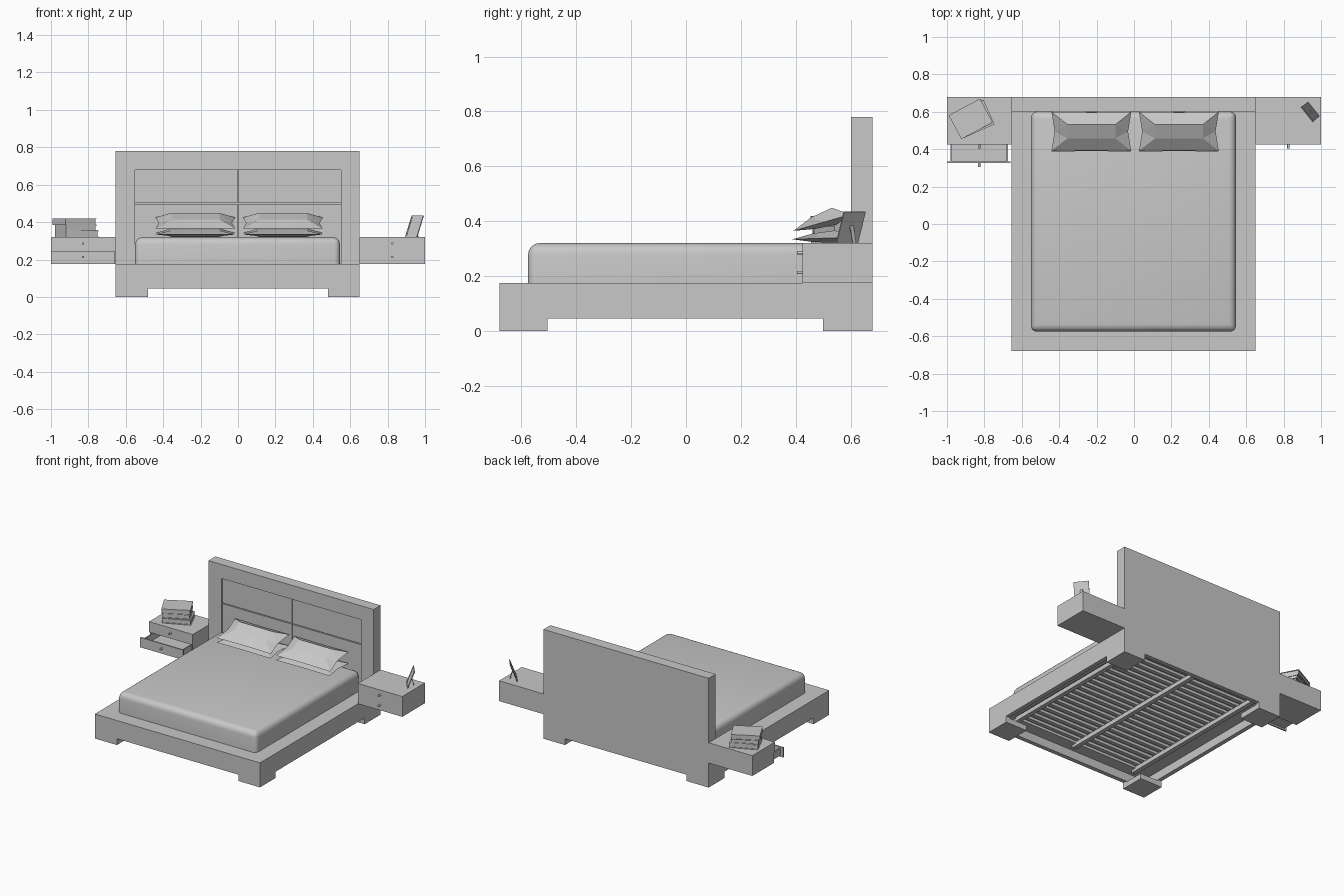
import bpy, bmesh, math
from mathutils import Matrix, Vector

old = bpy.data.objects.get("Cube")
if old:
    bpy.data.objects.remove(old, do_unlink=True)

grey = bpy.data.materials.new("plain_grey")
grey.use_nodes = True
COL = (0.58, 0.58, 0.58, 1)
grey.diffuse_color = COL
grey.node_tree.nodes["Principled BSDF"].inputs["Base Color"].default_value = COL


def finish(name, bm, matrix=None):
    bmesh.ops.recalc_face_normals(bm, faces=bm.faces[:])
    me = bpy.data.meshes.new(name)
    bm.to_mesh(me)
    bm.free()
    me.materials.append(grey)
    ob = bpy.data.objects.new(name, me)
    bpy.context.collection.objects.link(ob)
    if matrix:
        ob.matrix_world = matrix
    return ob


def boxes(name, *dims, matrix=None):
    bm = bmesh.new()
    for x0, x1, y0, y1, z0, z1 in dims:
        m = Matrix.Translation(((x0 + x1) / 2, (y0 + y1) / 2, (z0 + z1) / 2))
        bmesh.ops.create_cube(bm, size=1, matrix=m @ Matrix.Diagonal((x1 - x0, y1 - y0, z1 - z0, 1)))
    return finish(name, bm, matrix)


def cut(ob, *dims):
    tool = boxes("cutter", dims)
    tool.hide_render = True
    mod = ob.modifiers.new("cut", "BOOLEAN")
    mod.object, mod.operation, mod.solver = tool, "DIFFERENCE", "EXACT"
    bpy.context.view_layer.objects.active = ob
    bpy.ops.object.modifier_apply(modifier=mod.name)
    bpy.data.objects.remove(tool, do_unlink=True)


# Platform and headboard in one body, hollowed from below
frame = boxes("bed_frame", (-.655, .65, -.68, .68, 0, .78))
cut(frame, -1, 1, -1, .602, .175, 1)
cut(frame, -.48, .48, -1, 1, -.1, .045)
cut(frame, -1, 1, -.505, .5, -.1, .045)
cut(frame, -.625, .62, -.65, .65, .038, .105)
cut(frame, -.53, .53, -.565, .59, .09, .2)
cut(frame, -.55, .55, .5, .62, .18, .68)

# Four recessed headboard panels with narrow gaps
for xa, xb, side in ((-.55, -.003, "right"), (.003, .55, "left")):
    for label, z0, z1 in (("lower", .18, .497), ("upper", .503, .68)):
        boxes(f"headboard_panel_{label}_{side}", (xa, xb, .611, .62, z0, z1))

# Support beams and slats
for x, label in ((-.5, "right"), (0, "middle"), (.5, "left")):
    boxes(f"support_beam_{label}", (x - .016, x + .016, -.6, .6, .085, .115))
N = 20
boxes("slats", *[(-.53, .53, y - .014, y + .014, .115, .135)
                 for y in (-.54 + i * 1.1 / (N - 1) for i in range(N))])

# Mattress with rounded corners
mattress = boxes("mattress", (-.55, .545, -.575, .601, .16, .32))
bev = mattress.modifiers.new("round", "BEVEL")
bev.width, bev.segments = .04, 5
bev.limit_method = "WEIGHT"
weights = mattress.data.attributes.new("bevel_weight_edge", "FLOAT", "EDGE")
for e in mattress.data.edges:
    a, b = (mattress.data.vertices[i].co for i in e.vertices)
    if a.z > .3 and b.z > .3:
        weights.data[e.index].value = 1.0
    elif abs(a.z - b.z) > .1:
        weights.data[e.index].value = .75
bpy.ops.object.select_all(action="DESELECT")
mattress.select_set(True)
bpy.context.view_layer.objects.active = mattress
bpy.ops.object.modifier_apply(modifier="round")
bpy.ops.object.shade_smooth_by_angle(angle=math.radians(35))


def pillow(name, loc, tilt, top, bottom):
    """Faceted cushion: concave outline, a ridge towards the back, flatter below."""
    bm = bmesh.new()
    w, d = .213, .108
    rim = [(-w, -d), (0, -d * .97), (w, -d), (w * .92, 0), (w, d), (0, d * .97), (-w, d), (-w * .92, 0)]
    ring = [bm.verts.new((x, y, 0)) for x, y in rim]
    for h in (top, -bottom):
        inner = [bm.verts.new((sx * w * .6, y, h * f)) for sx, y, f in
                 ((-1, -.03, .7), (1, -.03, .7), (1, .05, 1), (-1, .05, 1))]
        a, b, c, e = inner
        r = ring
        for f in ((r[0], r[1], a), (r[1], b, a), (r[1], r[2], b), (r[2], r[3], b), (r[3], c, b),
                  (r[3], r[4], c), (r[4], r[5], c), (r[5], e, c), (r[5], r[6], e), (r[6], r[7], e),
                  (r[7], a, e), (r[7], r[0], a), (a, b, c, e)):
            bm.faces.new(f)
    return finish(name, bm, Matrix.Translation(loc) @ Matrix.Rotation(tilt, 4, "X"))


for x, side in ((-.228, "right"), (.24, "left")):
    pillow(f"pillow_lower_{side}", (x, .495, .338), math.radians(2), .027, .018)
    pillow(f"pillow_upper_{side}", (x, .495, .395), math.radians(16), .042, .022)


def knob(name, x, y, z):
    bm = bmesh.new()
    m = Matrix.Translation((x, y - .01, z)) @ Matrix.Rotation(math.pi / 2, 4, "X")
    bmesh.ops.create_cone(bm, cap_ends=True, segments=12, radius1=.006, radius2=.006, depth=.022, matrix=m)
    finish(name, bm)


# Left bedside table, closed
boxes("bedside_table_left", (.65, 1, .425, .68, .175, .32))
knob("knob_left_upper", .825, .425, .285)
knob("knob_left_lower", .825, .425, .213)

# Right bedside table with its lower drawer pulled out
table = boxes("bedside_table_right", (-1, -.655, .425, .68, .175, .32))
cut(table, -.985, -.67, .3, .66, .184, .243)
cut(table, -1.1, -.66, .3, .434, .1, .245)
boxes("drawer_open",
      (-1, -.66, .325, .335, .175, .245),
      (-.982, -.974, .335, .56, .186, .238),
      (-.681, -.673, .335, .56, .186, .238),
      (-.974, -.681, .335, .56, .186, .193),
      (-.974, -.681, .552, .56, .193, .238))
knob("knob_right_upper", -.828, .425, .285)
knob("knob_right_lower", -.828, .325, .213)


# Stack of books: covers, spine and recessed pages
def book(name, loc, angle, w, d, h):
    t = .004
    m = Matrix.Translation(loc) @ Matrix.Rotation(math.radians(angle), 4, "Z")
    boxes(name, (-w, w, -d, d, 0, t), (-w, w, -d, d, h - t, h), (-w, -w + t, -d, d, t, h - t),
          (-w + t, w - .004, -d + .004, d - .004, t, h - t), matrix=m)


book("book_bottom", (-.862, .56, .32), 24, .095, .072, .034)
book("book_middle", (-.868, .561, .354), 26, .09, .068, .03)
book("book_top", (-.873, .562, .384), 28, .095, .072, .036)

# Picture frame leaning back on a prop
side = Vector((.064, -.08, 0)).normalized()
back = Vector((.08, .064, 0)).normalized()
up = (Vector((0, 0, .115)) + back * .045).normalized()


def oriented(x, y, z, origin):
    m = Matrix((x, y, z)).transposed().to_4x4()
    m.translation = origin
    return m


foot = Vector((.924, .585, .321))
w, h, b = .05, .123, .009
boxes("picture_frame", (-w, -w + b, 0, .005, 0, h), (w - b, w, 0, .005, 0, h),
      (-w + b, w - b, 0, .005, 0, b), (-w + b, w - b, 0, .005, h - b, h),
      (-w + b, w - b, .002, .005, b, h - b), matrix=oriented(side, up.cross(side), up, foot))
top, end = foot + up * .07 + back * .003, foot + back * .045
leg = (top - end).normalized()
boxes("picture_prop", (-.008, .008, -.0015, .0015, 0, (top - end).length),
      matrix=oriented(side, leg.cross(side), leg, end))
